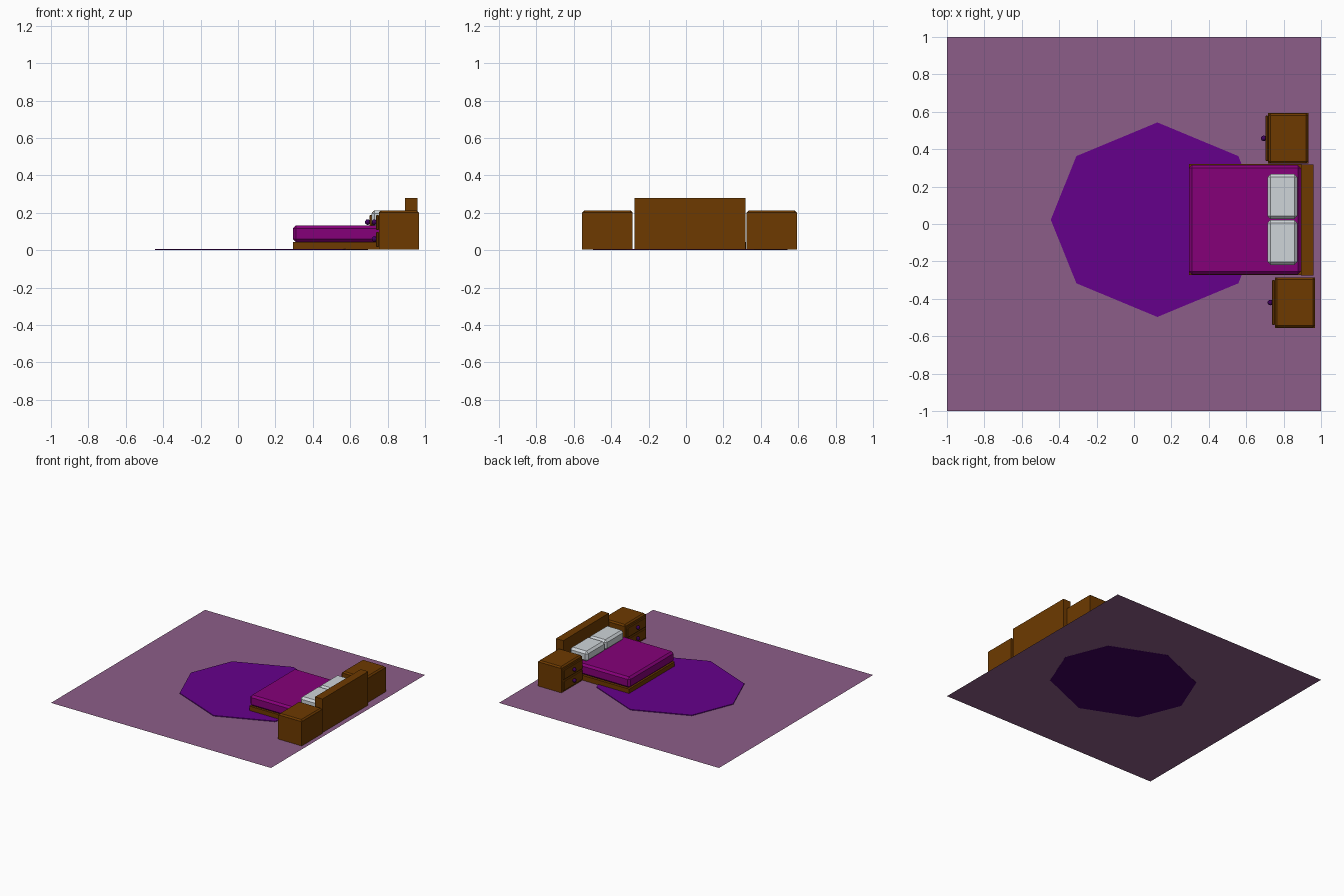
import bpy, bmesh
from mathutils import Matrix, Vector

if "Cube" in bpy.data.objects:
    bpy.data.objects.remove(bpy.data.objects["Cube"])


def material(name, r, g, b):
    m = bpy.data.materials.new(name)
    m.diffuse_color = (r, g, b, 1)
    m.use_nodes = True
    m.node_tree.nodes["Principled BSDF"].inputs["Base Color"].default_value = m.diffuse_color
    return m


MAUVE = material("mauve_floor", .265, .11, .25)
VIOLET = material("violet_rug", .13, 0, .26)
DARK = material("dark_violet", .05, 0, .11)
MAGENTA = material("magenta_cloth", .235, 0, .19)
WOOD = material("brown_wood", .155, .042, 0)
WHITE = material("pillow_white", .62, .66, .69)


def finish(name, bm, mat):
    bmesh.ops.recalc_face_normals(bm, faces=bm.faces)
    me = bpy.data.meshes.new(name)
    bm.to_mesh(me)
    bm.free()
    me.materials.append(mat)
    ob = bpy.data.objects.new(name, me)
    bpy.context.collection.objects.link(ob)
    return ob


def box(name, x, y, z, mat, bevel=0, segments=1):
    """Box from (min, max) ranges, with optional bevelled edges."""
    lo, hi = Vector((x[0], y[0], z[0])), Vector((x[1], y[1], z[1]))
    bm = bmesh.new()
    bmesh.ops.create_cube(bm, size=1, matrix=Matrix.Translation((lo + hi) / 2)
                          @ Matrix.Diagonal((*(hi - lo), 1)))
    if bevel:
        bmesh.ops.bevel(bm, geom=bm.edges[:], offset=bevel, segments=segments,
                        profile=.5, affect='EDGES')
    return finish(name, bm, mat)


G = .003  # furniture underside, just above the floor sheet

# Floor sheet
bm = bmesh.new()
bmesh.ops.create_grid(bm, x_segments=1, y_segments=1, size=1,
                      matrix=Matrix.Translation((0, 0, .001)))
finish("floor", bm, MAUVE)

# Eight-sided rug with a dark underside
bm = bmesh.new()
outline = [(.57, 0), (.433, .34), (0, .52), (-.433, .34),
           (-.57, 0), (-.433, -.34), (0, -.52), (.433, -.34)]
face = bm.faces.new([bm.verts.new((.125 + x, .023 + y, 0)) for x, y in outline])
ext = bmesh.ops.extrude_face_region(bm, geom=[face], use_keep_orig=True)
bmesh.ops.translate(bm, vec=(0, 0, .007),
                    verts=[v for v in ext["geom"] if isinstance(v, bmesh.types.BMVert)])
rug = finish("rug", bm, VIOLET)
rug.data.materials.append(DARK)
for p in rug.data.polygons:
    p.material_index = 1 if p.normal.z < -.5 else 0

# Bed
box("bed_base", (.293, .895), (-.272, .32), (G, .043), WOOD)
box("headboard", (.893, .96), (-.275, .318), (G, .28), WOOD)
box("mattress", (.293, .892), (-.27, .315), (.043, .132), MAGENTA, .016)
for name, y in (("pillow_left", (.026, .267)), ("pillow_right", (-.219, .022))):
    box(name, (.713, .874), y, (.128, .212), WHITE, .017)


# Nightstands with two drawers and round knobs
def nightstand(side, x, y):
    n = "nightstand_" + side
    box(n + "_body", (x, x + .215), (y, y + .27), (G, .202), WOOD)
    box(n + "_top", (x, x + .215), (y, y + .27), (.185, .213), WOOD, .012)
    for i, z in enumerate((.018, .108)):
        box(f"{n}_drawer_{i}", (x - .014, x), (y + .014, y + .256), (z, z + .08), WOOD, .003)
        bm = bmesh.new()
        bmesh.ops.create_uvsphere(bm, u_segments=10, v_segments=6, radius=.015,
                                  matrix=Matrix.Translation((x - .024, y + .135, z + .042)))
        finish(f"{n}_knob_{i}", bm, DARK)


nightstand("left", .717, .323)
nightstand("right", .753, -.555)
